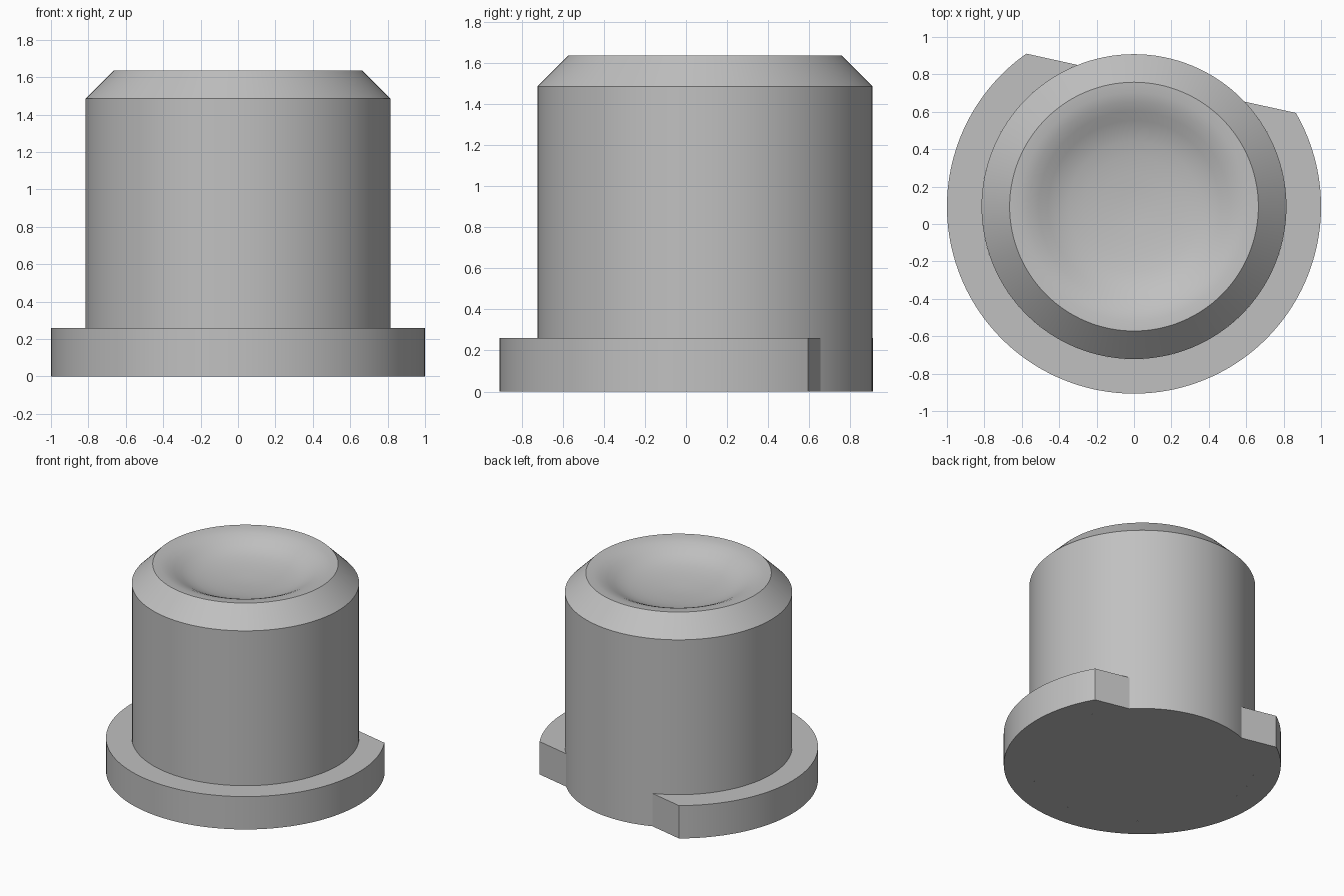
import bpy, bmesh
from math import acos, cos, sin, pi, radians

if "Cube" in bpy.data.objects:
    bpy.data.objects.remove(bpy.data.objects["Cube"], do_unlink=True)

CENTRE_Y = 0.093
BODY_R, FLANGE_R = 0.815, 1.0
FLANGE_H, SHOULDER_Z, TOP_Z = 0.26, 1.485, 1.635
RIM_R = 0.665
CUT_ANGLE, CUT_DIST = radians(77.6), 0.675   # straight cut across the flange
SEGMENTS = 128

grey = bpy.data.materials.new("plain grey")
grey.use_nodes = True
grey.diffuse_color = (0.53, 0.53, 0.53, 1)
grey.node_tree.nodes["Principled BSDF"].inputs["Base Color"].default_value = grey.diffuse_color


def finish(name, bm):
    bmesh.ops.recalc_face_normals(bm, faces=bm.faces)
    mesh = bpy.data.meshes.new(name)
    bm.to_mesh(mesh)
    bm.free()
    mesh.materials.append(grey)
    obj = bpy.data.objects.new(name, mesh)
    obj.location.y = CENTRE_Y
    bpy.context.collection.objects.link(obj)
    bpy.ops.object.select_all(action="DESELECT")
    obj.select_set(True)
    bpy.context.view_layer.objects.active = obj
    bpy.ops.object.shade_smooth_by_angle(angle=radians(30))


def ring(bm, r, z):
    return [bm.verts.new((r * cos(2 * pi * i / SEGMENTS), r * sin(2 * pi * i / SEGMENTS), z))
            for i in range(SEGMENTS)]


# Button body: cylinder, chamfer and a dished top with a rounded lip
dish = [(0.61, 0.004), (0.56, 0.017), (0.51, 0.039), (0.46, 0.066), (0.41, 0.089),
        (0.35, 0.107), (0.27, 0.122), (0.18, 0.132), (0.09, 0.138)]
profile = [(BODY_R, 0), (BODY_R, SHOULDER_Z), (RIM_R, TOP_Z)]
profile += [(r, TOP_Z - depth) for r, depth in dish]
bm = bmesh.new()
rings = [ring(bm, r, z) for r, z in profile]
for low, high in zip(rings, rings[1:]):
    for i in range(SEGMENTS):
        j = (i + 1) % SEGMENTS
        bm.faces.new((low[i], low[j], high[j], high[i]))
bm.faces.new(rings[0])
tip = bm.verts.new((0, 0, TOP_Z - 0.142))
for i in range(SEGMENTS):
    bm.faces.new((rings[-1][i], rings[-1][(i + 1) % SEGMENTS], tip))
finish("button_body", bm)

# Flange: open collar around the body, ending at the straight cut
bm = bmesh.new()


def arc(r):
    half = acos(CUT_DIST / r)
    sweep = 2 * (pi - half)
    angles = [CUT_ANGLE + half + sweep * i / SEGMENTS for i in range(SEGMENTS + 1)]
    return [bm.verts.new((r * cos(a), r * sin(a), 0)) for a in angles]


inner, outer = arc(BODY_R), arc(FLANGE_R)
base = [bm.faces.new((inner[i], outer[i], outer[i + 1], inner[i + 1])) for i in range(SEGMENTS)]
raised = bmesh.ops.extrude_face_region(bm, geom=base, use_keep_orig=True)["geom"]
for v in raised:
    if isinstance(v, bmesh.types.BMVert):
        v.co.z = FLANGE_H
finish("base_flange", bm)
